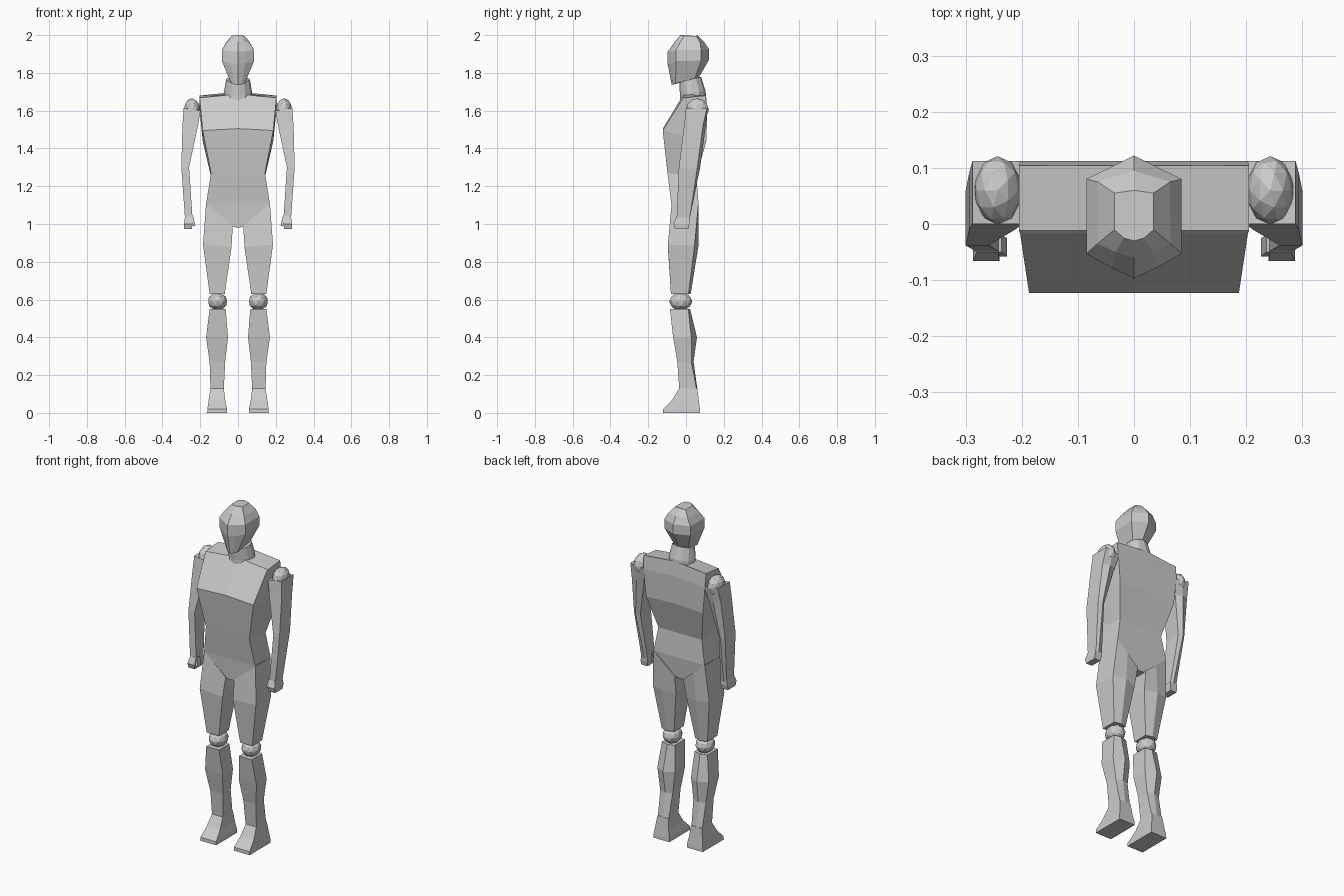
import bpy, bmesh, math


def loft(name, rings, mirror=False):
    """Skin equal-length rings of points, cap both ends."""
    bm = bmesh.new()
    vs = [[bm.verts.new(p) for p in r] for r in rings]
    n = len(rings[0])
    for a, b in zip(vs, vs[1:]):
        for i in range(n):
            j = (i + 1) % n
            bm.faces.new((a[i], a[j], b[j], b[i]))
    bm.faces.new(vs[0])
    bm.faces.new(vs[-1])
    bmesh.ops.recalc_face_normals(bm, faces=bm.faces)
    return finish(name, bm, mirror)


def finish(name, bm, mirror):
    me = bpy.data.meshes.new(name)
    bm.to_mesh(me)
    bm.free()
    ob = bpy.data.objects.new(name, me)
    bpy.context.collection.objects.link(ob)
    if mirror:
        ob.modifiers.new("mirror", 'MIRROR')
    return ob


def ball(name, centre, radii):
    bm = bmesh.new()
    bmesh.ops.create_icosphere(bm, subdivisions=2, radius=1)
    bmesh.ops.scale(bm, vec=radii, verts=bm.verts)
    bmesh.ops.translate(bm, vec=centre, verts=bm.verts)
    return finish(name, bm, True)


def symmetric(half):
    """Close a half ring running from front centre to back centre."""
    return half + [(-x, y, z) for x, y, z in reversed(half) if x > 0]


def section(x0, x1, y0, y1, z0, z1=None, bulge=0.0):
    """Limb section: inner x0 at z0, outer x1 at z1, ridge behind."""
    z1 = z0 if z1 is None else z1
    return [(x0, y0, z0), (x1, y0, z1), (x1, y1 - bulge, z1),
            ((x0 + x1) / 2, y1, (z0 + z1) / 2), (x0, y1 - bulge, z0)]


# Torso: half width, front y, front z, back y, back z, centre rise
torso = [
    (0.03, -0.072, 0.985, 0.055, 0.985, -0.005),
    (0.168, -0.078, 1.11, 0.066, 1.11, 0),
    (0.143, -0.098, 1.27, 0.055, 1.25, 0),
    (0.187, -0.123, 1.495, 0.108, 1.44, 0.01),
    (0.203, -0.017, 1.665, 0.112, 1.60, 0.015),
    (0.205, -0.012, 1.668, 0.104, 1.68, 0.02),
]
loft("torso", [symmetric([(0, yf, zf + c), (w, yf, zf), (w, yb, zb), (0, yb, zb + c)])
               for w, yf, zf, yb, zb, c in torso])

# Neck: tilted tapering rings
neck = []
for cy, rx, ry, z, k in [(0.035, 0.076, 0.068, 1.655, 0.2), (0.035, 0.075, 0.067, 1.695, 0.2),
                         (0.022, 0.063, 0.058, 1.765, 0.25)]:
    neck.append([(rx * math.sin(t), cy - ry * math.cos(t), z - k * ry * math.cos(t))
                 for t in (i * math.tau / 12 for i in range(12))])
loft("neck", neck)

# Head: faceted rings from jaw to crown
head = [
    [(0, -0.075, 1.735), (0.018, -0.072, 1.738), (0.036, -0.055, 1.745),
     (0.045, 0.045, 1.765), (0, 0.065, 1.77)],
    [(0, -0.097, 1.845), (0.04, -0.078, 1.85), (0.085, -0.053, 1.862),
     (0.085, 0.08, 1.865), (0, 0.122, 1.87)],
    [(0, -0.097, 1.912), (0.04, -0.078, 1.915), (0.085, -0.053, 1.92),
     (0.085, 0.08, 1.92), (0, 0.122, 1.925)],
    [(0, -0.06, 1.965), (0.033, -0.05, 1.963), (0.065, -0.035, 1.955),
     (0.064, 0.075, 1.96), (0, 0.095, 1.965)],
    [(0, -0.03, 2.0), (0.018, -0.025, 2.0), (0.035, -0.01, 1.995),
     (0.035, 0.055, 1.995), (0, 0.06, 2.0)],
]
loft("head", [symmetric(r) for r in head])

# Arms
ball("shoulder_joint", (0.243, 0.06, 1.605), (0.043, 0.061, 0.061))
loft("arm", [section(0.240, 0.280, -0.050, 0.018, 1.02),
             section(0.259, 0.300, -0.038, 0.075, 1.30, bulge=0.015),
             section(0.212, 0.294, -0.010, 0.105, 1.52, bulge=0.015),
             section(0.198, 0.288, 0.000, 0.112, 1.600, 1.615)], True)
loft("hand", [section(0.245, 0.285, -0.058, 0.012, 0.973),
              section(0.240, 0.287, -0.066, 0.018, 1.00),
              section(0.242, 0.280, -0.050, 0.018, 1.04)], True)
loft("thumb", [section(0.226, 0.248, -0.058, -0.025, 0.99),
               section(0.236, 0.255, -0.050, -0.020, 1.04)], True)

# Legs
loft("thigh", [section(0.070, 0.150, -0.080, 0.025, 0.63, bulge=0.012),
               section(0.034, 0.185, -0.096, 0.066, 0.88, 0.89, bulge=0.02),
               section(0.028, 0.169, -0.076, 0.066, 0.99, 1.11)], True)
ball("knee_joint", (0.108, -0.028, 0.59), (0.052, 0.061, 0.048))
loft("calf", [section(0.075, 0.146, -0.036, 0.060, 0.13, bulge=0.005),
              section(0.068, 0.150, -0.046, 0.040, 0.27, bulge=0.012),
              section(0.053, 0.169, -0.068, 0.058, 0.40, bulge=0.03),
              section(0.065, 0.150, -0.085, 0.022, 0.55, bulge=0.01)], True)

# Feet: wedge sloping from ankle to toe
loft("foot", [[(0.058, -0.123, 0), (0.163, -0.123, 0), (0.163, 0.075, 0), (0.058, 0.075, 0)],
              [(0.058, -0.122, 0.02), (0.162, -0.122, 0.02), (0.162, 0.074, 0.02), (0.058, 0.074, 0.02)],
              [(0.068, -0.072, 0.07), (0.155, -0.072, 0.07), (0.155, 0.067, 0.07), (0.068, 0.067, 0.07)],
              [(0.075, -0.036, 0.13), (0.146, -0.036, 0.13), (0.146, 0.060, 0.13), (0.075, 0.060, 0.13)]], True)
